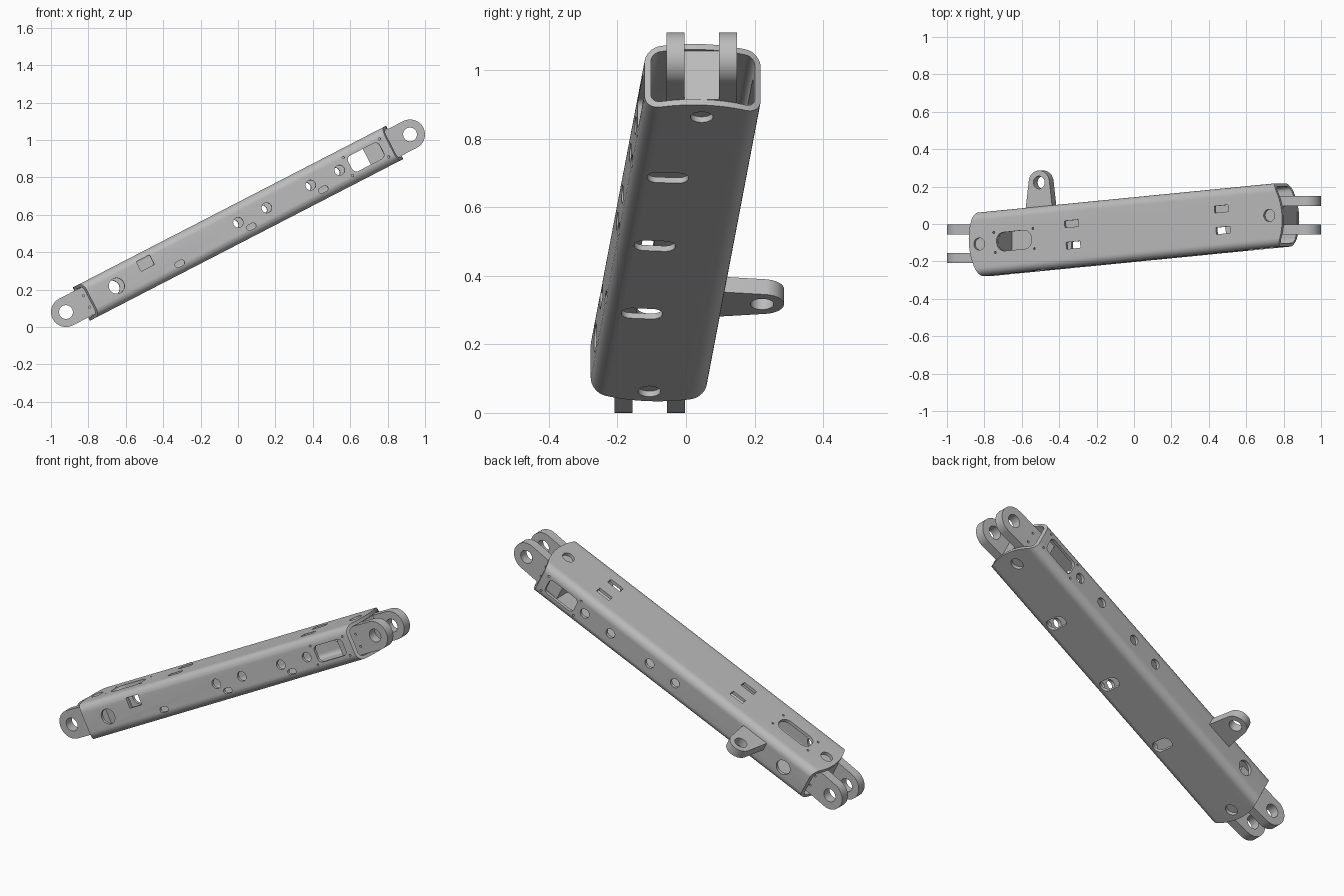
import bpy, bmesh, math
from mathutils import Matrix

cube = bpy.data.objects.get("Cube")
if cube:
    bpy.data.objects.remove(cube, do_unlink=True)

steel = bpy.data.materials.new("grey_steel")
steel.use_nodes = True
GREY = (0.5, 0.5, 0.5, 1)
steel.diffuse_color = GREY
steel.node_tree.nodes["Principled BSDF"].inputs["Base Color"].default_value = GREY

# The arm is pitched up along x; the tube is also yawed inside that frame
PITCHED = Matrix.Translation((0, -0.03, 0.555)) @ Matrix.Rotation(math.radians(-27.3), 4, 'Y')
YAWED = PITCHED @ Matrix.Rotation(math.radians(5), 4, 'Z')


def arc(cx, cy, r, a0, a1, n=12):
    angles = [math.radians(a0 + (a1 - a0) * i / n) for i in range(n + 1)]
    return [(cx + r * math.cos(a), cy + r * math.sin(a)) for a in angles]


def rounded(cx, cy, hw, hh, r, n=8):
    pts = []
    for i, (sx, sy) in enumerate([(1, 1), (-1, 1), (-1, -1), (1, -1)]):
        pts += arc(cx + sx * (hw - r), cy + sy * (hh - r), r, 90 * i, 90 * i + 90, n)
    return pts


def circle(cx, cy, r):
    return rounded(cx, cy, r, r, r)


def prism(bm, outline, axis, d0, d1):
    """Extrude a 2D outline along an axis from d0 to d1."""
    clean = []
    for p in outline:
        if not clean or math.dist(p, clean[-1]) > 1e-5:
            clean.append(p)
    if math.dist(clean[0], clean[-1]) < 1e-5:
        clean.pop()
    place = {'x': lambda a, b, d: (d, a, b),
             'y': lambda a, b, d: (a, d, b),
             'z': lambda a, b, d: (a, b, d)}[axis]
    lower, upper = ([bm.verts.new(place(a, b, d)) for a, b in clean] for d in (d0, d1))
    faces = [bm.faces.new(lower), bm.faces.new(upper)]
    n = len(clean)
    for i in range(n):
        j = (i + 1) % n
        faces.append(bm.faces.new((lower[i], lower[j], upper[j], upper[i])))
    bmesh.ops.recalc_face_normals(bm, faces=faces)


def solid(name, prisms):
    bm = bmesh.new()
    for args in prisms:
        prism(bm, *args)
    mesh = bpy.data.meshes.new(name)
    bm.to_mesh(mesh)
    bm.free()
    mesh.materials.append(steel)
    obj = bpy.data.objects.new(name, mesh)
    bpy.context.scene.collection.objects.link(obj)
    return obj


def boolean(obj, prisms, operation='DIFFERENCE'):
    cutter = solid("cutter", prisms)
    cutter.hide_render = True
    mod = obj.modifiers.new("cut", 'BOOLEAN')
    mod.operation, mod.object, mod.solver = operation, cutter, 'EXACT'
    bpy.context.view_layer.update()
    result = bpy.data.meshes.new_from_object(obj.evaluated_get(bpy.context.evaluated_depsgraph_get()))
    obj.modifiers.clear()
    obj.data = result
    bpy.data.objects.remove(cutter, do_unlink=True)


def finish(obj, matrix):
    obj.data.shade_smooth()
    obj.data.set_sharp_from_angle(angle=math.radians(30))
    obj.matrix_world = matrix


# Hollow tube with rounded corners and bulging ends
HW, HH, WALL, SIDE_END, TIP = 0.17, 0.1, 0.018, 0.895, 0.945
tube = solid("box_tube", [(rounded(0, 0, HW, HH, 0.045), 'x', -1, 1)])
boolean(tube, [(rounded(0, 0, HW - WALL, HH - WALL, 0.027), 'x', -1.1, 1.1)])
bulge = TIP - SIDE_END
R = (0.18 ** 2 + bulge ** 2) / (2 * bulge)
sweep = math.degrees(math.asin(0.18 / R))
plan = arc(TIP - R, 0, R, -sweep, sweep, 20) + arc(R - TIP, 0, R, 180 - sweep, 180 + sweep, 20)
boolean(tube, [(plan, 'z', -0.2, 0.2)], 'INTERSECT')

cuts = []
FRONT, BACK = (-0.2, -0.13), (0.13, 0.2)
TOP, BOTTOM = (0.07, 0.13), (-0.13, -0.07)

# Side openings shared by the front and back walls
for wall in (FRONT, BACK):
    cuts.append((circle(-0.748, 0, 0.042), 'y', *wall))
    for x in (-0.012, 0.16, 0.425, 0.6):
        cuts.append((circle(x, 0.003, 0.027), 'y', *wall))
    cuts.append((rounded(0.758, 0, 0.095, 0.047, 0.025), 'y', *wall))
    for sx in (-1, 1):
        for sz in (-1, 1):
            cuts.append((circle(0.758 + sx * 0.109, sz * 0.054, 0.006), 'y', *wall))

# Front wall slot and small oval ports
cuts.append((rounded(-0.555, 0.038, 0.04, 0.029, 0.004), 'y', *FRONT))
for x in (-0.392, 0.04, 0.475):
    cuts.append((rounded(x, -0.049, 0.027, 0.015, 0.015), 'y', *FRONT))
    cuts.append((rounded(x, -0.065, 0.032, 0.06, 0.03), 'z', *BOTTOM))

# Round holes near both ends, top and bottom
for wall in (TOP, BOTTOM):
    for x in (-0.883, 0.868):
        cuts.append((circle(x, 0, 0.033), 'z', *wall))

# Top access opening, its screw holes and the paired slots
cuts.append((rounded(-0.673, 0, 0.105, 0.05, 0.045), 'z', *TOP))
for sx in (-1, 1):
    for sy in (-1, 1):
        cuts.append((circle(-0.673 + sx * 0.118, sy * 0.054, 0.006), 'z', *TOP))
for x in (-0.32, 0.585):
    for y in (-0.055, 0.06):
        cuts.append((rounded(x, y, 0.042, 0.018, 0.003), 'z', *TOP))
boolean(tube, cuts)
finish(tube, YAWED)

# Fork at each end: two rounded lugs joined by a block inside the tube
PIN = 1.035
for side, name in ((-1, "lower_fork"), (1, "upper_fork")):
    mid = side * 0.076

    def flip(pts):
        return [(side * a, b) for a, b in pts]

    outline = flip([(0.775, -0.08)] + arc(PIN, 0, 0.08, -90, 90, 24) + [(0.775, 0.08)])
    fork = solid(name, [(outline, 'y', mid - 0.103, mid + 0.103)])
    gap = flip([(0.938, mid - 0.05), (1.2, mid - 0.05), (1.2, mid + 0.05), (0.938, mid + 0.05)])
    boolean(fork, [(gap, 'z', -0.2, 0.2)])
    holes = [(circle(side * PIN, 0, 0.037), 'y', mid - 0.2, mid + 0.2)]
    for z in (-0.035, 0.035):
        for e in (-1, 1):
            holes.append((circle(side * 0.912, z, 0.006), 'y', mid + e * 0.08, mid + e * 0.12))
    boolean(fork, holes)
    finish(fork, PITCHED)

# Tapered bracket on the back wall
bracket = solid("side_bracket", [([(-0.622, 0.1), (-0.458, 0.1)]
                                  + arc(-0.54, 0.254, 0.062, 8, 172, 24), 'z', 0.011, 0.061)])
boolean(bracket, [(circle(-0.54, 0.252, 0.034), 'z', -0.1, 0.2)])
finish(bracket, PITCHED)
